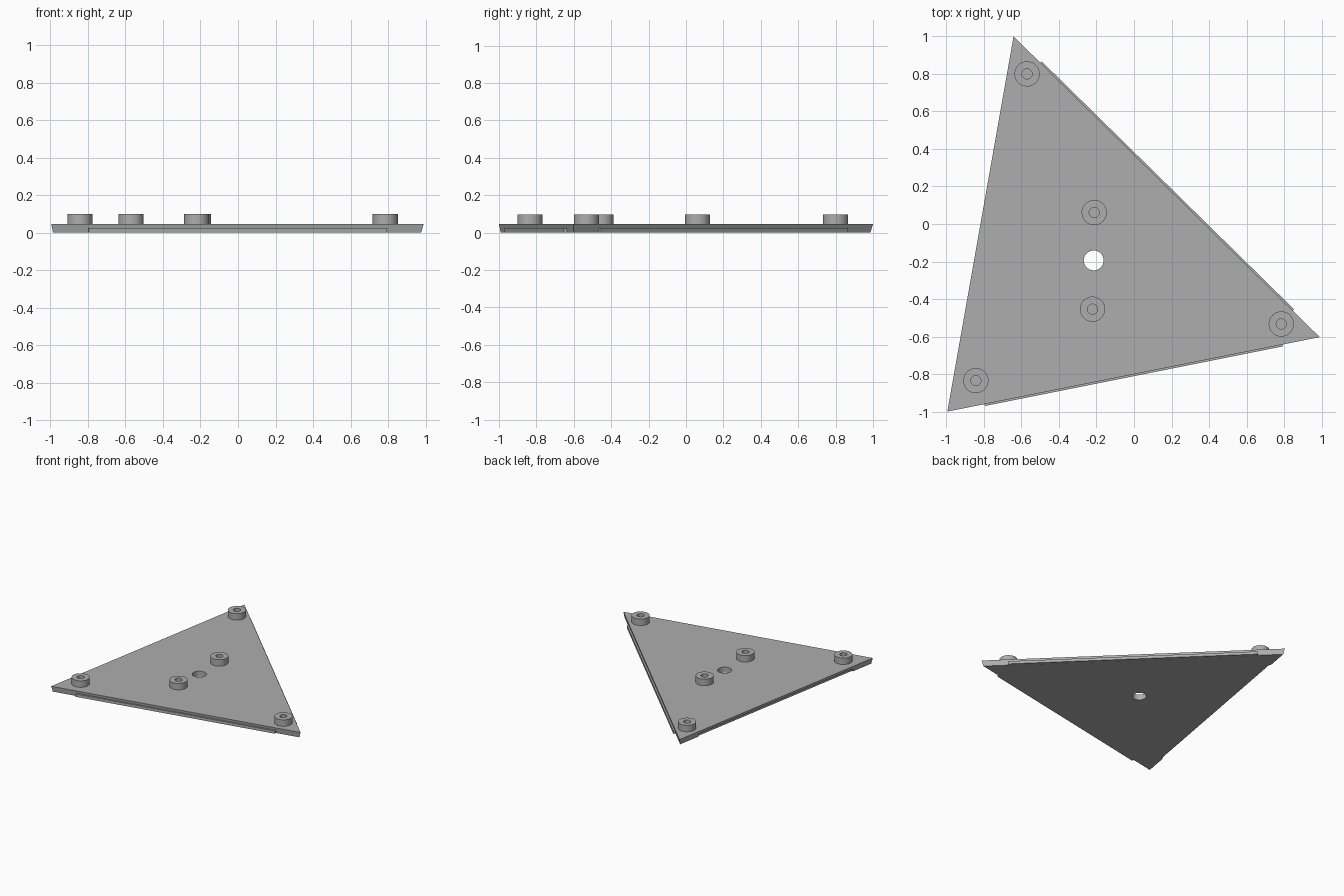
import bpy, bmesh, math
from mathutils import Vector

if "Cube" in bpy.data.objects:
    bpy.data.objects.remove(bpy.data.objects["Cube"])

grey = bpy.data.materials.new("plain_grey")
grey.use_nodes = True
colour = (0.42, 0.42, 0.42, 1)
grey.diffuse_color = colour
grey.node_tree.nodes["Principled BSDF"].inputs["Base Color"].default_value = colour

THICK, BEVEL, LIP = 0.045, 0.007, 0.024
A, B, C = Vector((-0.995, -1)), Vector((0.99, -0.603)), Vector((-0.642, 1))


def finish(name, bm):
    bmesh.ops.recalc_face_normals(bm, faces=bm.faces)
    mesh = bpy.data.meshes.new(name)
    bm.to_mesh(mesh)
    bm.free()
    obj = bpy.data.objects.new(name, mesh)
    bpy.context.collection.objects.link(obj)
    mesh.materials.append(grey)
    return obj


def loft(name, bottom, top, z0, z1):
    """Closed prism between two matching outlines."""
    bm = bmesh.new()
    low = [bm.verts.new((p.x, p.y, z0)) for p in bottom]
    high = [bm.verts.new((p.x, p.y, z1)) for p in top]
    bm.faces.new(low)
    bm.faces.new(high)
    n = len(low)
    for i in range(n):
        j = (i + 1) % n
        bm.faces.new((low[i], low[j], high[j], high[i]))
    return finish(name, bm)


def edge_block(name, p, q, margin, inner, outer, z0, z1):
    """Bar lying along the edge p-q, measured outward from it."""
    d = (q - p).normalized()
    out = Vector((d.y, -d.x))
    a, b = p.lerp(q, margin), p.lerp(q, 1 - margin)
    outline = [a + out * inner, b + out * inner, b + out * outer, a + out * outer]
    return loft(name, outline, outline, z0, z1)


def inset(prev, p, nxt, d):
    u, v = (prev - p).normalized(), (nxt - p).normalized()
    return p + (u + v).normalized() * d / math.sin(u.angle(v) / 2)


def smooth(obj):
    bpy.ops.object.select_all(action='DESELECT')
    obj.select_set(True)
    bpy.context.view_layer.objects.active = obj
    bpy.ops.object.shade_smooth_by_angle(angle=math.radians(30))


def cut(obj, cutter):
    mod = obj.modifiers.new("cut", 'BOOLEAN')
    mod.operation, mod.solver, mod.object = 'DIFFERENCE', 'EXACT', cutter
    bpy.context.view_layer.objects.active = obj
    bpy.ops.object.modifier_apply(modifier=mod.name)
    bpy.data.objects.remove(cutter)


def circle(x, y, r, n=48):
    return [Vector((x + r * math.cos(math.tau * i / n),
                    y + r * math.sin(math.tau * i / n))) for i in range(n)]


# Triangular plate with undercut edges
corners = [A, B, C]
under = [inset(corners[i - 1], corners[i], corners[(i + 1) % 3], BEVEL) for i in range(3)]
plate = loft("triangular_plate", under, corners, 0, THICK)

# Centre hole and the groove along the left edge
hole = circle(-0.215, -0.194, 0.053)
cut(plate, loft("hole_cutter", hole, hole, -0.1, 0.2))
cut(plate, edge_block("groove_cutter", C, A, 0.1, -0.018, 0.05, -0.1, LIP))
smooth(plate)

# Tongues along the other two edges
edge_block("front_tongue", A, B, 0.1, -0.012, 0.01, 0.001, LIP)
edge_block("back_tongue", B, C, 0.088, -0.012, 0.01, 0.001, LIP)

# Hollow round bosses
bosses = {"back_boss": (-0.57, 0.8), "right_boss": (0.785, -0.533),
          "left_boss": (-0.843, -0.835), "inner_back_boss": (-0.212, 0.061),
          "inner_front_boss": (-0.221, -0.454)}
for name, (x, y) in bosses.items():
    ring = circle(x, y, 0.067)
    boss = loft(name, ring, ring, THICK - 0.005, 0.098)
    bore = circle(x, y, 0.027)
    cut(boss, loft("bore_cutter", bore, bore, 0, 0.2))
    smooth(boss)
